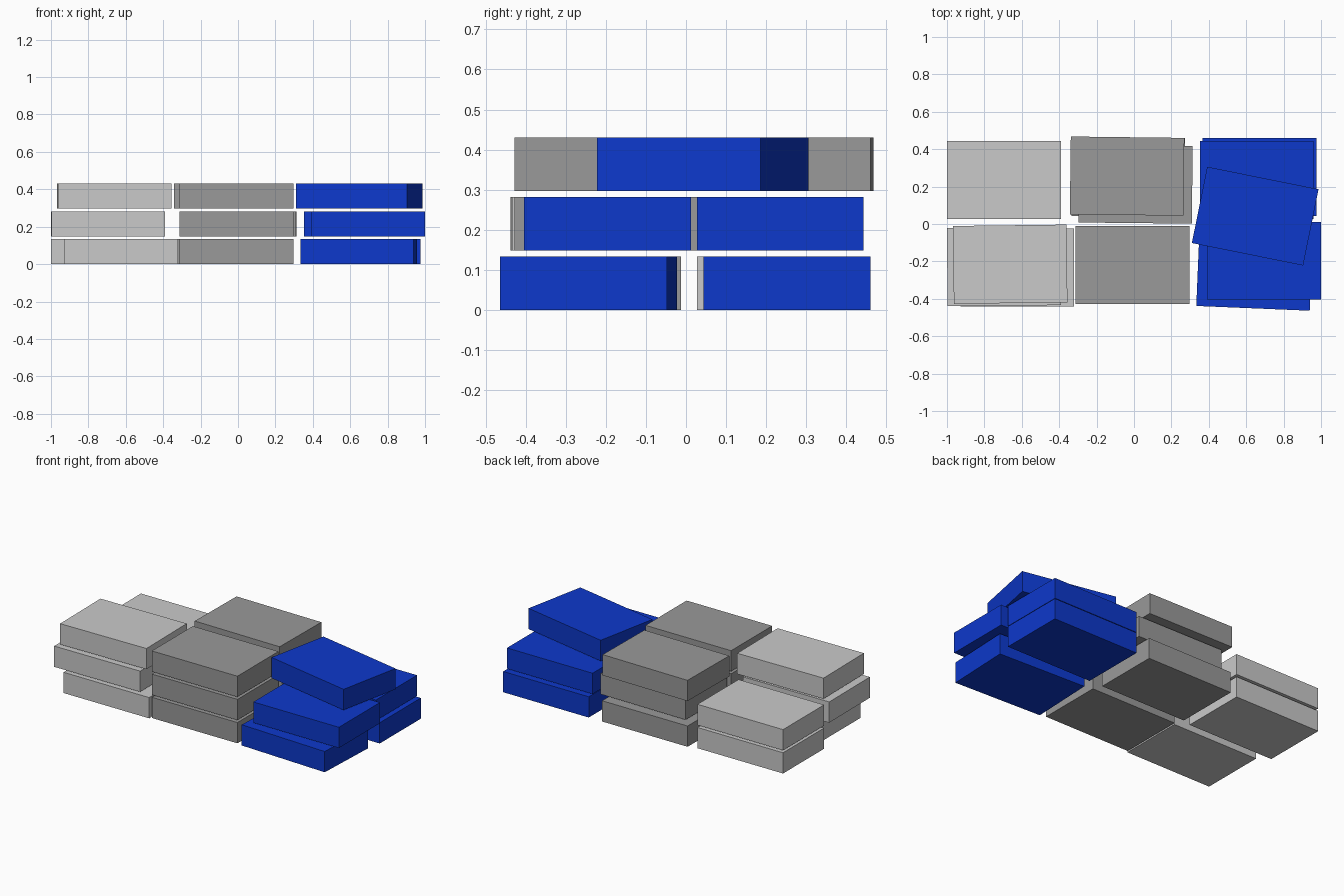
import bpy
import bmesh
from math import radians
from mathutils import Matrix, Vector

default_cube = bpy.data.objects.get("Cube")
if default_cube:
    bpy.data.objects.remove(default_cube, do_unlink=True)

LENGTH, DEPTH, HEIGHT = 0.607, 0.416, 0.133
LAYER_STEP = 0.1485


def make_material(name, colour):
    material = bpy.data.materials.new(name)
    material.use_nodes = True
    material.diffuse_color = colour
    shader = next(node for node in material.node_tree.nodes if node.type == "BSDF_PRINCIPLED")
    shader.inputs["Base Color"].default_value = colour
    return material


def make_slab(name, material, x, y, layer, turn):
    """One flat-faced slab, turned about its own vertical axis."""
    mesh = bpy.data.meshes.new(name)
    slab = bpy.data.objects.new(name, mesh)
    bpy.context.collection.objects.link(slab)
    builder = bmesh.new()
    bmesh.ops.create_cube(builder, size=1, matrix=Matrix.Diagonal((LENGTH, DEPTH, HEIGHT, 1)))
    builder.to_mesh(mesh)
    builder.free()
    mesh.materials.append(material)
    slab.location = Vector((x, y, layer * LAYER_STEP + HEIGHT / 2))
    slab.rotation_euler.z = radians(turn)
    return slab


def make_stack(name, material, placements):
    """Slabs piled from the ground up, each given as x, y and turn in degrees."""
    layer_names = ("bottom", "middle", "top")
    for layer, (x, y, turn) in enumerate(placements):
        make_slab(f"{name}_{layer_names[layer]}_slab", material, x, y, layer, turn)


light_grey = make_material("light grey", (0.59, 0.59, 0.59, 1))
mid_grey = make_material("mid grey", (0.32, 0.32, 0.32, 1))
bright_blue = make_material("bright blue", (0.004, 0.04, 0.6, 1))

# Light grey stacks
make_stack("light_grey_front", light_grey, [
    (-0.625, -0.233, 0), (-0.695, -0.228, 0.4), (-0.662, -0.215, 0.7)])
make_stack("light_grey_back", light_grey, [
    (-0.695, 0.235, 0), (-0.695, 0.235, 0)])

# Mid grey stacks
make_stack("mid_grey_front", mid_grey, [(-0.008, -0.22, 0)] * 3)
make_stack("mid_grey_back", mid_grey, [
    (-0.03, 0.252, 0), (0.008, 0.213, -0.6), (-0.037, 0.256, -0.7)])

# Blue stacks, with a single skewed slab lying across both
make_stack("blue_front", bright_blue, [
    (0.645, -0.243, -2.4), (0.695, -0.196, 0)])
make_stack("blue_back", bright_blue, [
    (0.671, 0.252, 0), (0.656, 0.235, 0)])
make_slab("blue_skewed_top_slab", bright_blue, 0.648, 0.042, 2, -11.4)
